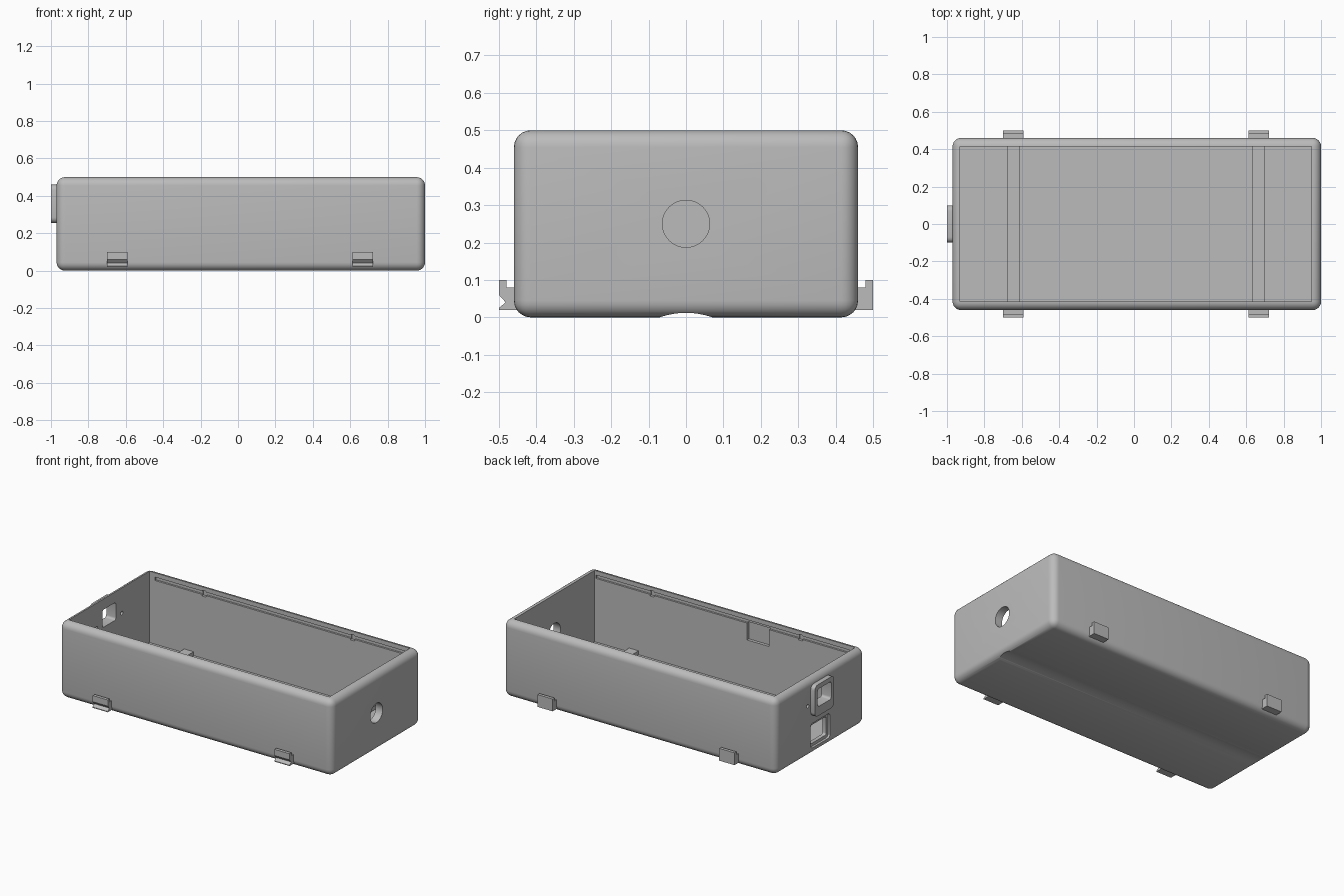
import bpy, bmesh, math
from mathutils import Matrix, Vector

if "Cube" in bpy.data.objects:
    bpy.data.objects.remove(bpy.data.objects["Cube"], do_unlink=True)

grey = bpy.data.materials.new("mid grey plastic")
grey.use_nodes = True
grey.diffuse_color = (0.5, 0.5, 0.5, 1)
grey.node_tree.nodes["Principled BSDF"].inputs["Base Color"].default_value = (0.5, 0.5, 0.5, 1)


def finish(name, bm):
    bmesh.ops.recalc_face_normals(bm, faces=bm.faces)
    mesh = bpy.data.meshes.new(name)
    bm.to_mesh(mesh)
    bm.free()
    obj = bpy.data.objects.new(name, mesh)
    obj.data.materials.append(grey)
    bpy.context.collection.objects.link(obj)
    return obj


def box(name, x, y, z, radius=0, along_x=False, segments=4):
    """Box from (min, max) pairs, rounded everywhere or only along x."""
    bm = bmesh.new()
    size = Vector((x[1] - x[0], y[1] - y[0], z[1] - z[0]))
    mid = Vector((sum(x) / 2, sum(y) / 2, sum(z) / 2))
    bmesh.ops.create_cube(bm, size=1, matrix=Matrix.Translation(mid) @ Matrix.Diagonal(size).to_4x4())
    if radius:
        edges = [e for e in bm.edges
                 if not along_x or abs(e.verts[0].co.x - e.verts[1].co.x) > 1e-5]
        bmesh.ops.bevel(bm, geom=edges, offset=radius, segments=segments,
                        profile=0.5, affect='EDGES')
    return finish(name, bm)


def rod(name, x, y, z, radius, sides=48):
    """Cylinder lying along x."""
    bm = bmesh.new()
    place = Matrix.Translation((sum(x) / 2, y, z)) @ Matrix.Rotation(math.pi / 2, 4, 'Y')
    bmesh.ops.create_cone(bm, cap_ends=True, segments=sides, radius1=radius,
                          radius2=radius, depth=x[1] - x[0], matrix=place)
    return finish(name, bm)


def prism(name, x, profile):
    """Extrude a (y, z) profile along x."""
    bm = bmesh.new()
    face = bm.faces.new([bm.verts.new((x[0], y, z)) for y, z in profile])
    new = bmesh.ops.extrude_face_region(bm, geom=[face])["geom"]
    bmesh.ops.translate(bm, vec=(x[1] - x[0], 0, 0),
                        verts=[v for v in new if isinstance(v, bmesh.types.BMVert)])
    return finish(name, bm)


def activate(obj):
    bpy.ops.object.select_all(action='DESELECT')
    obj.select_set(True)
    bpy.context.view_layer.objects.active = obj


def cut(obj, *cutters):
    activate(obj)
    for cutter in cutters:
        mod = obj.modifiers.new("cut", 'BOOLEAN')
        mod.operation, mod.solver, mod.object = 'DIFFERENCE', 'EXACT', cutter
        bpy.ops.object.modifier_apply(modifier=mod.name)
        bpy.data.objects.remove(cutter, do_unlink=True)


# Rounded tray, hollowed from above
tray = box("tray", (-0.97, 1.0), (-0.46, 0.46), (0, 0.5), radius=0.045, segments=6)
cut(tray,
    box("cavity", (-0.93, 0.95), (-0.415, 0.415), (0.035, 0.7)),
    rod("underside_channel", (-1.2, 1.2), 0, -0.198, 0.21, 128),
    rod("cable_hole", (0.8, 1.2), 0, 0.25, 0.063),
    box("socket_hole", (-1.2, -0.85), (-0.07, 0.07), (0.315, 0.43), 0.015, True),
    box("switch_recess", (-1.2, -0.955), (-0.1, 0.1), (0.045, 0.205), 0.02, True),
    box("switch_hole", (-1.2, -0.85), (-0.08, 0.08), (0.065, 0.185), 0.012, True),
    box("wall_pocket", (-0.31, -0.15), (-0.435, -0.3), (0.34, 0.455)))

# Lid grooves and socket screw holes, one on each side
for side in (-1, 1):
    depth = sorted((side * 0.3, side * 0.427))
    deeper = sorted((side * 0.3, side * 0.432))
    cut(tray,
        box("lid_groove", (-0.89, 0.94), depth, (0.45, 0.472)),
        box("lid_catch", (-0.55, -0.52), deeper, (0.44, 0.477)),
        box("lid_catch", (0.52, 0.55), deeper, (0.44, 0.477)),
        rod("screw_hole", (-1.2, -0.85), side * 0.13, 0.335, 0.012, 16))

# Raised socket surround on the end wall
surround = box("socket_surround", (-1.0, -0.965), (-0.1, 0.1), (0.255, 0.46), 0.03, True)
cut(surround, box("surround_hole", (-1.2, -0.85), (-0.07, 0.07), (0.315, 0.43), 0.015, True))

# Floor ribs and the latch hooks beyond their ends
back_hook = [(0.44, 0.02), (0.5, 0.02), (0.5, 0.1), (0.48, 0.1), (0.48, 0.08), (0.44, 0.08)]
front_hook = [(-0.44, 0.02), (-0.5, 0.02), (-0.5, 0.025), (-0.482, 0.04), (-0.5, 0.06),
              (-0.5, 0.1), (-0.48, 0.1), (-0.48, 0.08), (-0.44, 0.08)]
for end, x in (("right", -0.645), ("left", 0.667)):
    box(end + "_floor_rib", (x - 0.034, x + 0.034), (-0.42, 0.42), (0.02, 0.06))
    prism(end + "_back_latch", (x - 0.055, x + 0.055), back_hook)
    prism(end + "_front_latch", (x - 0.055, x + 0.055), front_hook)

for part in (tray, surround):
    activate(part)
    bpy.ops.object.shade_smooth_by_angle(angle=math.radians(30))
